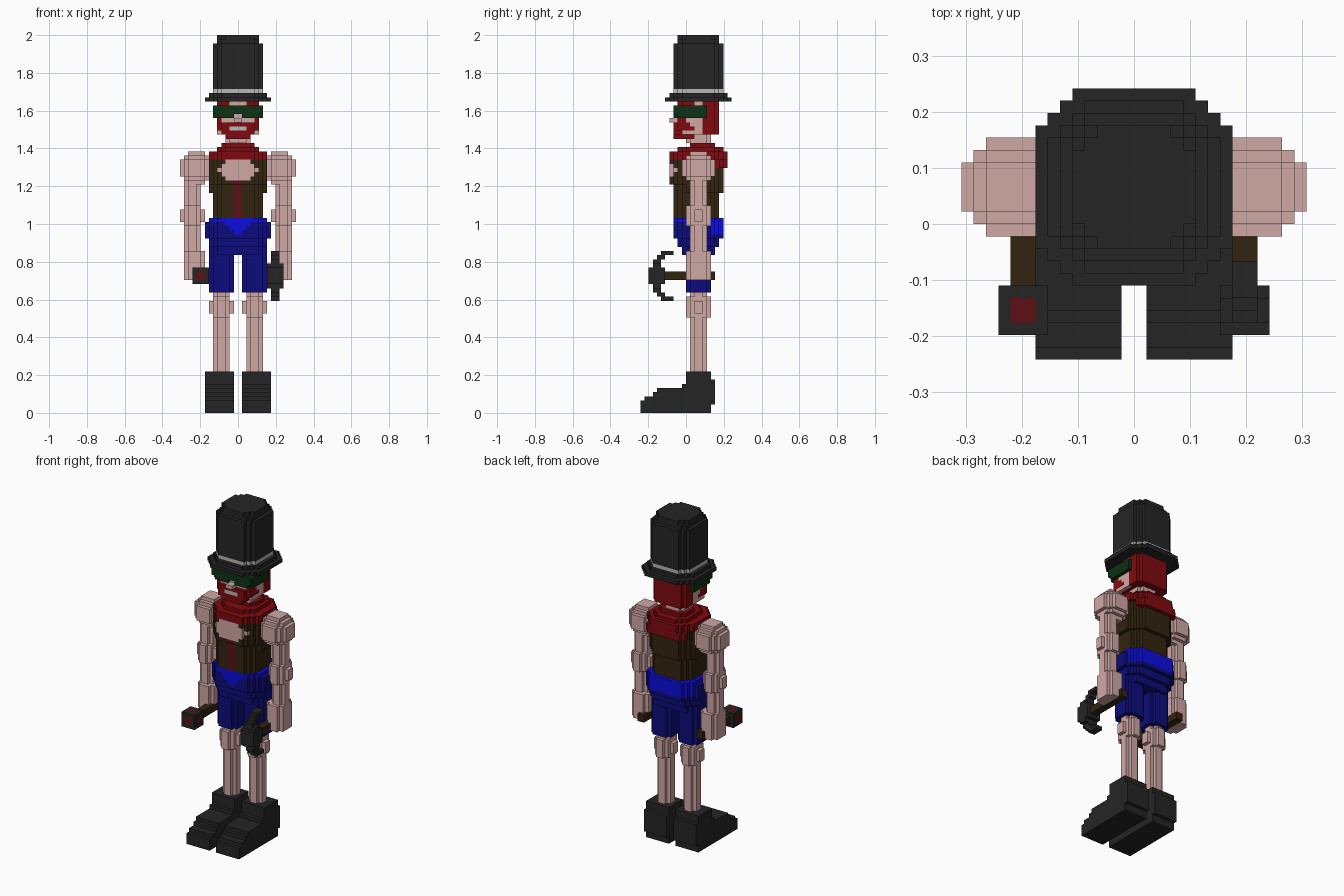
import bpy, bmesh, math
from mathutils import Vector

if "Cube" in bpy.data.objects:
    bpy.data.objects.remove(bpy.data.objects["Cube"], do_unlink=True)

U = 2 / 91  # edge of one block

# Flat colours (sRGB bytes, converted to linear)
PALETTE = {
    "black": (37, 37, 37), "light_grey": (185, 185, 185), "red": (128, 10, 14),
    "dark_red": (92, 16, 18), "green": (12, 50, 20), "skin": (208, 168, 165),
    "brown": (50, 36, 16), "dark_blue": (12, 12, 125), "bright_blue": (12, 12, 225),
}
MATS = {}
for name, rgb in PALETTE.items():
    lin = [(c / 255 / 12.92) if c < 11 else ((c / 255 + 0.055) / 1.055) ** 2.4 for c in rgb]
    m = bpy.data.materials.new(name)
    m.use_nodes = True
    m.diffuse_color = (*lin, 1)
    bsdf = m.node_tree.nodes["Principled BSDF"]
    bsdf.inputs["Base Color"].default_value = (*lin, 1)
    bsdf.inputs["Roughness"].default_value = 0.9
    MATS[name] = m

grid = {}  # block position -> (part, colour); later blocks replace earlier ones


def box(part, col, x, y, z, cut=0, mirror=False):
    """Block box over the given ranges, vertical corners stepped off by cut."""
    for i in range(*x):
        for j in range(*y):
            for k in range(*z):
                if min(i - x[0], x[1] - 1 - i) + min(j - y[0], y[1] - 1 - j) >= cut:
                    grid[i, j, k] = (part, col)
                    if mirror:
                        grid[-1 - i, j, k] = (part.replace("left", "right"), col)


def sym(part, col, hx, y, z, cut=0):
    box(part, col, (-hx, hx), y, z, cut)


def ball(part, col, c, r, limit):
    """Stepped ball, mirrored to the other side."""
    for i in range(-r, r):
        for j in range(-r, r):
            for k in range(-r, r):
                if sum((v + 0.5) ** 2 for v in (i, j, k)) <= limit:
                    box(part, col, (c[0] + i, c[0] + i + 1), (c[1] + j, c[1] + j + 1),
                        (c[2] + k, c[2] + k + 1), 0, True)


# Shoes: stepped toe and ankle
for z, y in [((0, 2), (-11, 6)), ((2, 3), (-11, 7)), ((3, 4), (-10, 7)), ((4, 5), (-8, 7)),
             ((5, 6), (-7, 7)), ((6, 7), (-1, 7)), ((7, 8), (0, 7)), ((8, 10), (0, 6))]:
    box("left_shoe", "black", (1, 8), y, z, 0, True)

# Legs with knees
box("left_leg", "skin", (2, 6), (1, 5), (10, 29), 1, True)
box("left_leg", "skin", (1, 7), (0, 6), (24, 27), 2, True)
box("left_leg", "skin", (2, 6), (0, 6), (23, 28), 1, True)

# Shorts: legs, seat, waistband, fly
box("shorts", "dark_blue", (1, 7), (0, 6), (29, 39), 1, True)
sym("shorts", "dark_blue", 7, (-1, 7), (38, 40), 2)
sym("shorts", "dark_blue", 7, (-2, 8), (40, 42), 2)
sym("shorts", "dark_blue", 8, (-3, 9), (42, 46), 3)
sym("shorts", "dark_blue", 7, (-3, 9), (46, 47), 2)
for (i, j, k), (part, col) in list(grid.items()):
    if part == "shorts" and (k == 46 or (k >= 43 and j >= 6)
                             or (k >= 43 and j < 0 and abs(i + 0.5) < k - 42 and abs(i + 0.5) < 3)):
        grid[i, j, k] = (part, "bright_blue")

# Vest with open chest and front stripe
sym("vest", "brown", 6, (-3, 8), (47, 53), 2)
sym("vest", "brown", 7, (-3, 9), (53, 55), 3)
sym("vest", "brown", 7, (-4, 9), (55, 61), 3)
for (i, j, k), (part, col) in list(grid.items()):
    if part == "vest" and j < -1:
        if k < 56 and abs(i + 0.5) < 1:
            grid[i, j, k] = (part, "dark_red")
        elif ((i + 0.5) / 4.6) ** 2 + ((k + 0.5 - 58.5) / 3) ** 2 < 1:
            grid[i, j, k] = (part, "skin")

# Arms: shoulder ball, limb, elbow, hand
ball("left_arm", "skin", (10, 3, 59), 4, 17)
box("left_arm", "skin", (9, 13), (1, 5), (36, 56), 1, True)
box("left_arm", "skin", (8, 14), (0, 6), (46, 49), 2, True)
box("left_arm", "skin", (9, 13), (0, 6), (45, 50), 1, True)
box("left_arm", "skin", (8, 13), (0, 6), (32, 39), 1, True)

# Scarf, neck
for hx, y, z, cut in [(6, (7, 10), (59, 61), 1), (7, (-4, 10), (61, 63), 3),
                      (5, (-2, 9), (63, 64), 2), (4, (1, 7), (64, 65), 1)]:
    sym("scarf", "red", hx, y, z, cut)
sym("neck", "skin", 3, (0, 6), (65, 67), 1)

# Head, hair, fringe, ears, beard, nose, mouth
sym("head", "skin", 5, (-2, 7), (67, 75), 1)
sym("head", "red", 5, (3, 8), (67, 75), 1)
sym("head", "red", 5, (-2, 3), (74, 75), 1)
sym("head", "skin", 2, (-2, -1), (74, 75))
sym("head", "red", 3, (-3, 2), (66, 67))
sym("head", "red", 4, (-3, 3), (67, 68))
sym("head", "red", 5, (-2, 2), (68, 70))
sym("head", "red", 4, (-3, 1), (68, 70))
sym("head", "light_grey", 2, (-3, -2), (68, 69))
box("head", "red", (4, 5), (-2, 0), (70, 71), 0, True)
sym("head", "skin", 1, (-4, -2), (70, 71))
box("head", "skin", (4, 5), (1, 3), (69, 72), 0, True)

# Goggles: strap sides, front bar, lenses
box("goggles", "green", (5, 6), (-2, 5), (71, 74), 0, True)
sym("goggles", "green", 6, (-3, -2), (72, 74))
box("goggles", "green", (1, 5), (-3, -2), (71, 72), 0, True)

# Top hat: brim, band, crown
sym("hat", "black", 8, (-5, 11), (75, 76), 3)
sym("hat", "black", 7, (-4, 10), (76, 77), 3)
sym("hat", "light_grey", 6, (-3, 9), (77, 78), 2)
sym("hat", "black", 6, (-3, 9), (78, 89), 2)
sym("hat", "black", 5, (-2, 8), (89, 90), 1)
sym("hat", "black", 5, (-2, 8), (90, 91), 2)

# Hammer in the right hand
box("hammer_handle", "brown", (-10, -8), (-5, 7), (32, 34))
box("hammer_head", "black", (-11, -7), (-9, -5), (31, 35))
for axis in range(3):
    r = [(-10, -8), (-8, -6), (32, 34)]
    r[axis] = [(-11, -7), (-9, -5), (31, 35)][axis]
    box("hammer_head", "dark_red", *r)

# Pick in the left hand: arc above and below the middle block
box("pick_handle", "brown", (8, 10), (-5, 7), (32, 34))
box("pick_head", "black", (7, 11), (-9, -5), (31, 35))
for n, (y, x) in enumerate([((-8, -6), (7, 11)), ((-8, -6), (8, 10)), ((-7, -5), (8, 10)),
                            ((-6, -3), (8, 10))]):
    box("pick_head", "black", x, y, (35 + n, 36 + n))
    box("pick_head", "black", x, y, (30 - n, 31 - n))

# Turn each part's blocks into a closed mesh with merged flat faces
AXES = [Vector((1, 0, 0)), Vector((0, 1, 0)), Vector((0, 0, 1))]
names = list(PALETTE)
for part in sorted({p for p, c in grid.values()}):
    cells = {c: col for c, (p, col) in grid.items() if p == part}
    used = sorted(set(cells.values()), key=names.index)
    bm = bmesh.new()
    verts = {}
    for cell, col in cells.items():
        for a in range(3):
            for s in (-1, 1):
                near = list(cell)
                near[a] += s
                if tuple(near) in cells:
                    continue
                u, v = AXES[(a + 1) % 3], AXES[(a + 2) % 3]
                base = Vector(cell) + (AXES[a] if s > 0 else Vector((0, 0, 0)))
                loop = [base, base + u, base + u + v, base + v]
                if s < 0:
                    loop.reverse()
                corners = []
                for p in loop:
                    key = tuple(round(q) for q in p)
                    if key not in verts:
                        verts[key] = bm.verts.new(p * U)
                    corners.append(verts[key])
                bm.faces.new(corners).material_index = used.index(col)
    bmesh.ops.dissolve_limit(bm, angle_limit=math.radians(1), verts=bm.verts[:],
                             edges=bm.edges[:], delimit={'MATERIAL'})
    mesh = bpy.data.meshes.new(part)
    bm.to_mesh(mesh)
    bm.free()
    for col in used:
        mesh.materials.append(MATS[col])
    bpy.context.collection.objects.link(bpy.data.objects.new(part, mesh))
